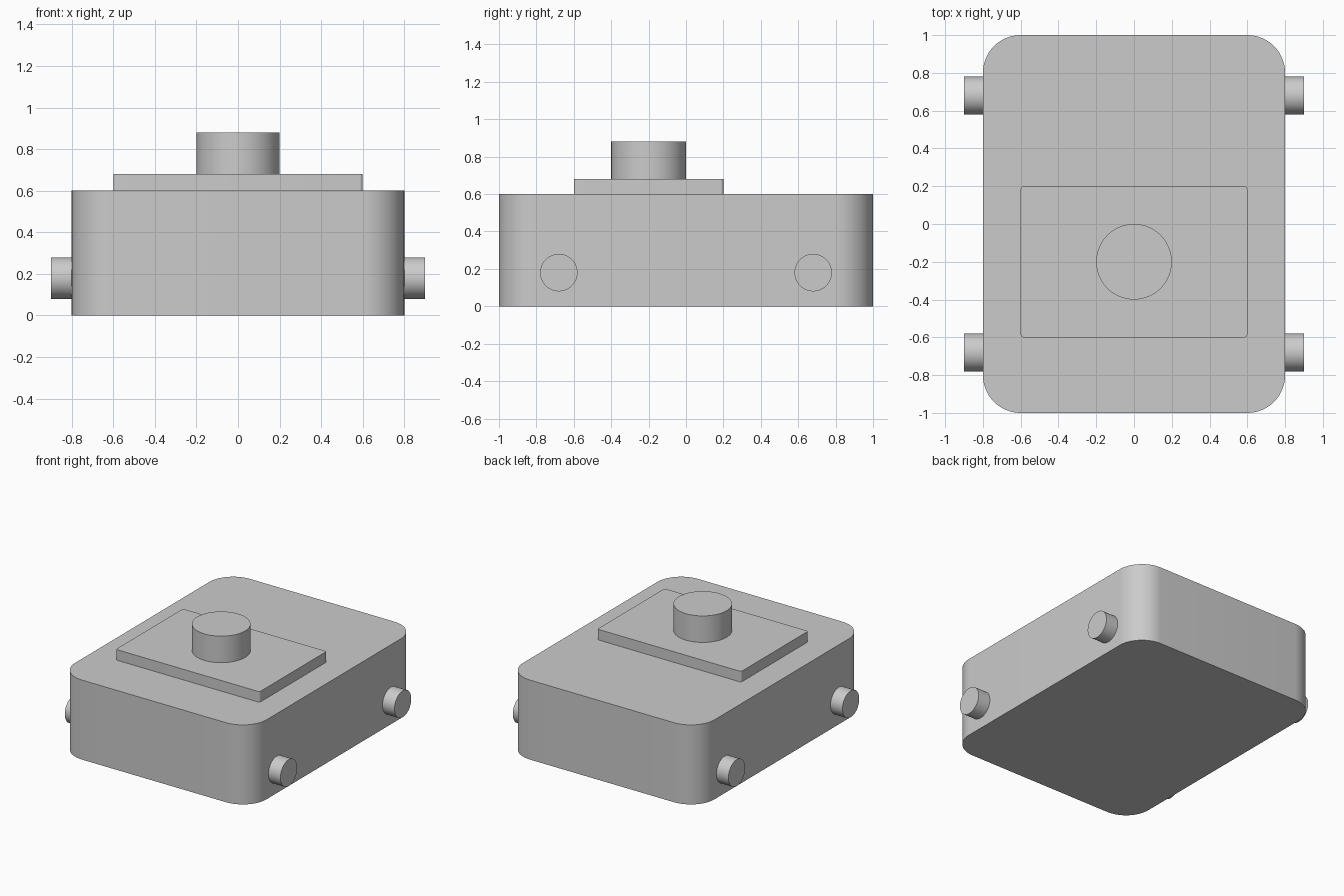
import bpy
import math

cube = bpy.data.objects.get("Cube")
if cube:
    bpy.data.objects.remove(cube, do_unlink=True)

# Single plain grey finish
grey = bpy.data.materials.new("plain_grey")
grey.use_nodes = True
colour = (0.6, 0.6, 0.6, 1)
grey.diffuse_color = colour
grey.node_tree.nodes["Principled BSDF"].inputs["Base Color"].default_value = colour


def finish(obj, name):
    obj.name = obj.data.name = name
    obj.data.materials.append(grey)
    bpy.ops.object.shade_smooth_by_angle(angle=math.radians(30))


def rounded_slab(name, width, depth, centre_y, bottom, top, radius, steps):
    """Extruded rectangle with rounded vertical corners."""
    outline = []
    for corner, (sx, sy) in enumerate([(1, 1), (-1, 1), (-1, -1), (1, -1)]):
        for i in range(steps + 1):
            a = math.pi / 2 * (corner + i / steps)
            outline.append((sx * (width / 2 - radius) + radius * math.cos(a),
                            centre_y + sy * (depth / 2 - radius) + radius * math.sin(a)))
    n = len(outline)
    verts = [(x, y, z) for z in (bottom, top) for x, y in outline]
    faces = [tuple(reversed(range(n))), tuple(range(n, 2 * n))]
    faces += [(i, (i + 1) % n, (i + 1) % n + n, i + n) for i in range(n)]
    mesh = bpy.data.meshes.new(name)
    mesh.from_pydata(verts, [], faces)
    obj = bpy.data.objects.new(name, mesh)
    bpy.context.collection.objects.link(obj)
    bpy.ops.object.select_all(action="DESELECT")
    obj.select_set(True)
    bpy.context.view_layer.objects.active = obj
    finish(obj, name)


def cylinder(name, radius, length, centre, rotation=(0, 0, 0)):
    bpy.ops.mesh.primitive_cylinder_add(vertices=64, radius=radius, depth=length,
                                        location=centre, rotation=rotation)
    finish(bpy.context.object, name)


# Main housing and the raised plate on its top
rounded_slab("body", 1.6, 2.0, 0, 0, 0.6, 0.2, 16)
rounded_slab("top_plate", 1.2, 0.8, -0.2, 0.6, 0.68, 0.015, 6)

# Round knob standing on the plate
cylinder("knob", 0.2, 0.2, (0, -0.2, 0.78))

# Four pegs sticking out of the sides
for side, sx in (("left", 1), ("right", -1)):
    for end, sy in (("front", -1), ("back", 1)):
        cylinder(f"{end}_{side}_peg", 0.1, 0.2, (sx * 0.8, sy * 0.68, 0.18),
                 (0, math.pi / 2, 0))
